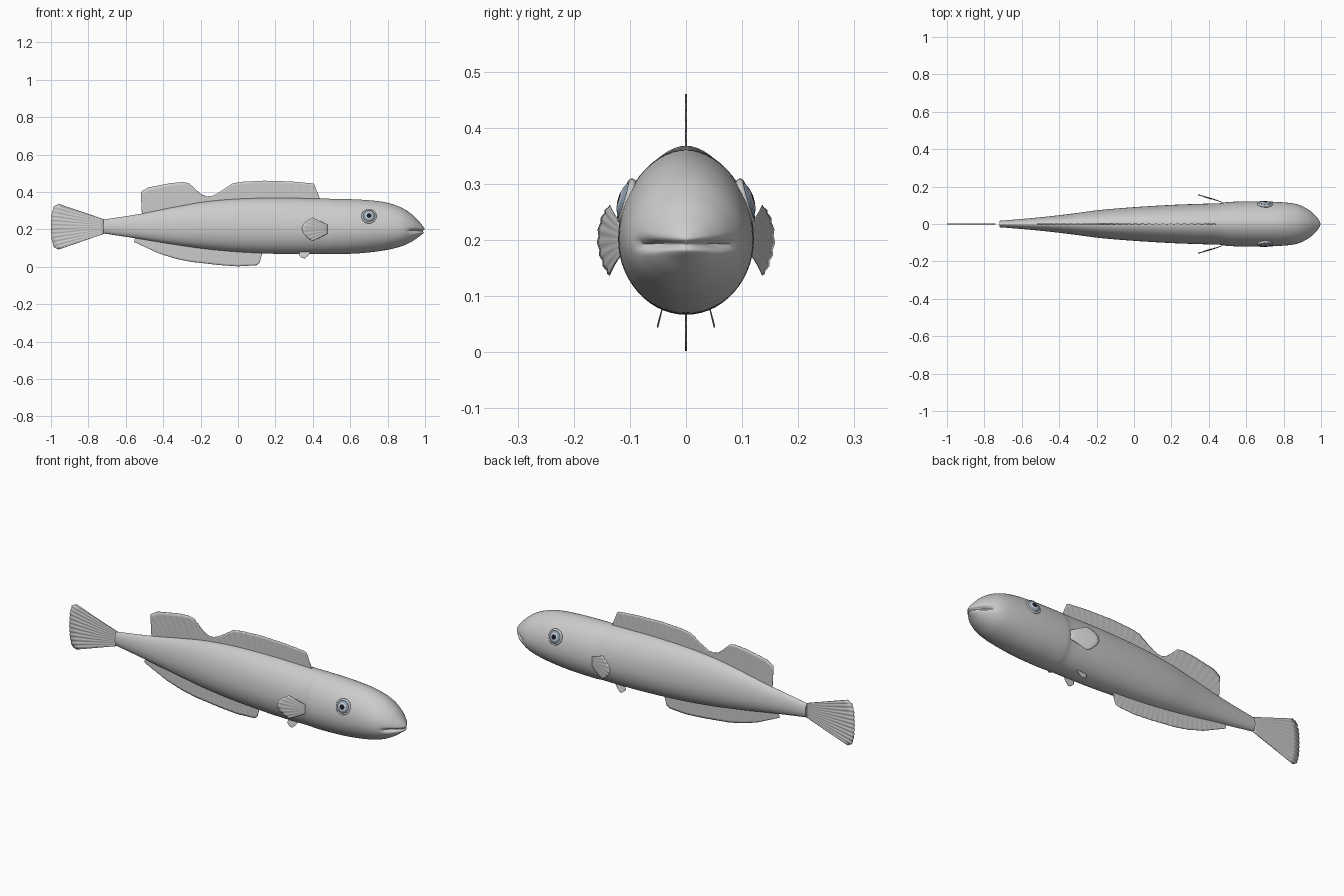
import bpy, bmesh, math
from mathutils import Vector, Matrix

cube = bpy.data.objects.get("Cube")
if cube:
    bpy.data.objects.remove(cube)


def material(name, rgb, rough=0.6):
    m = bpy.data.materials.new(name)
    m.use_nodes = True
    m.diffuse_color = (*rgb, 1)
    node = m.node_tree.nodes["Principled BSDF"]
    node.inputs["Base Color"].default_value = (*rgb, 1)
    node.inputs["Roughness"].default_value = rough
    return m


SKIN = material("skin grey", (0.6, 0.6, 0.6))
IRIS = material("iris slate blue", (0.25, 0.33, 0.42))
RIM = material("eye pale grey", (0.55, 0.6, 0.65))
PUPIL = material("pupil black", (0.01, 0.012, 0.02))


def finish(bm, name, mats, smooth=True):
    bmesh.ops.recalc_face_normals(bm, faces=bm.faces)
    mesh = bpy.data.meshes.new(name)
    bm.to_mesh(mesh)
    bm.free()
    for m in mats:
        mesh.materials.append(m)
    ob = bpy.data.objects.new(name, mesh)
    bpy.context.collection.objects.link(ob)
    if smooth:
        mesh.shade_smooth()
    return ob


def spline(points, t):
    """Catmull-Rom point at t in 0..1 along a list of tuples."""
    n = len(points) - 1
    i = min(int(t * n), n - 1)
    u = t * n - i
    a, b, c, d = (Vector(points[min(max(k, 0), n)]) for k in (i - 1, i, i + 1, i + 2))
    return 0.5 * (2 * b + (c - a) * u + (2 * a - 5 * b + 4 * c - d) * u ** 2
                  + (3 * b - a - 3 * c + d) * u ** 3)


def bridge(bm, rows, closed=False):
    for r, s in zip(rows, rows[1:]):
        n = len(r)
        for i in range(n if closed else n - 1):
            j = (i + 1) % n
            bm.faces.new((r[i], r[j], s[j], s[i]))


# Body: egg-shaped rings (x, belly z, back z, half width)
STATIONS = [
    (-0.72, 0.178, 0.252, 0.017), (-0.52, 0.148, 0.283, 0.034),
    (-0.35, 0.120, 0.317, 0.053), (-0.18, 0.096, 0.347, 0.075),
    (0.0, 0.079, 0.363, 0.090), (0.2, 0.069, 0.368, 0.102),
    (0.36, 0.067, 0.366, 0.108), (0.46, 0.068, 0.364, 0.111),
    (0.51, 0.067, 0.363, 0.118), (0.65, 0.072, 0.359, 0.121),
    (0.78, 0.087, 0.346, 0.117), (0.87, 0.108, 0.318, 0.106),
    (0.93, 0.135, 0.280, 0.079), (0.97, 0.163, 0.240, 0.047),
    (0.992, 0.180, 0.212, 0.021), (1.0, 0.192, 0.199, 0.004),
]
SIDES, RINGS = 56, 120
bm = bmesh.new()
rows = []
for k in range(RINGS + 1):
    x, low, high, w = spline(STATIONS, k / RINGS)
    mid = low + (high - low) * 0.45
    row = []
    for s in range(SIDES):
        a = 2 * math.pi * s / SIDES
        c, sn = math.cos(a), math.sin(a)
        y = w * math.copysign(abs(c) ** (1.08 if sn > 0 else 0.97), c)
        z = mid + sn * ((high - mid) if sn > 0 else (mid - low))
        # mouth groove pressed into the snout
        front = max(0, min(1, (x - 0.90) / 0.05))
        groove = front * math.exp(-((z - 0.192) / 0.007) ** 2)
        row.append(bm.verts.new((x - 0.012 * groove, y * (1 - 0.22 * groove), z)))
    rows.append(row)
bridge(bm, rows, True)
bm.faces.new(rows[0])
bm.faces.new(rows[-1])
body = finish(bm, "body", [SKIN])
bpy.context.view_layer.objects.active = body
body.select_set(True)
bpy.ops.object.shade_smooth_by_angle(angle=math.radians(60))


# Fins: rippled sheets from a base line to an outer edge, both in (x, z)
def polyline(points, t):
    pts = [Vector(p) for p in points]
    lens = [(b - a).length for a, b in zip(pts, pts[1:])]
    d = t * sum(lens)
    for a, b, l in zip(pts, pts[1:], lens):
        if d <= l + 1e-9:
            return a.lerp(b, d / l)
        d -= l
    return pts[-1]


def fin(name, base, edge, rays, depth=lambda x, z: 0, side=1, ripple=0.0015):
    n, m = rays * 4, 8
    bm = bmesh.new()
    rows = []
    for j in range(m + 1):
        v = j / m
        row = []
        for i in range(n + 1):
            t = i / n
            p = polyline(base, t).lerp(polyline(edge, t), v)
            y = depth(p.x, p.y) + ripple * v * math.sin(2 * math.pi * rays * t)
            row.append(bm.verts.new((p.x, side * y, p.y)))
        rows.append(row)
    bridge(bm, rows)
    ob = finish(bm, name, [SKIN])
    mod = ob.modifiers.new("thickness", "SOLIDIFY")
    mod.thickness = 0.002
    mod.offset = 0
    return ob


fin("dorsal_fin",
    [(-0.51, 0.27), (-0.18, 0.335), (0.1, 0.355), (0.44, 0.355)],
    [(-0.515, 0.30), (-0.52, 0.40), (-0.48, 0.424), (-0.36, 0.447), (-0.29, 0.453),
     (-0.26, 0.445), (-0.20, 0.389), (-0.17, 0.376), (-0.14, 0.378), (-0.10, 0.398),
     (-0.03, 0.445), (0.02, 0.454), (0.14, 0.46), (0.28, 0.456), (0.405, 0.445),
     (0.44, 0.36)], 30, ripple=0.0008)
fin("anal_fin",
    [(-0.55, 0.16), (-0.2, 0.11), (0.13, 0.08)],
    [(-0.555, 0.132), (-0.42, 0.07), (-0.33, 0.042), (-0.25, 0.026), (-0.1, 0.009),
     (0.0, 0.002), (0.10, 0.008), (0.115, 0.02), (0.13, 0.075)], 24, ripple=0.0008)
fin("tail_fin",
    [(-0.705, 0.18), (-0.705, 0.25)],
    [(-0.96, 0.092), (-0.985, 0.105), (-0.997, 0.15), (-1.0, 0.215),
     (-0.997, 0.28), (-0.985, 0.322), (-0.96, 0.336)], 12, ripple=0.0025)


def flare(x, z):
    return 0.108 + 0.049 * max(0, (0.485 - x) / 0.145) ** 0.75 - 1.2 * (z - 0.2) ** 2


for side, label in ((1, "left"), (-1, "right")):
    fin(label + "_pectoral_fin", [(0.485, 0.18), (0.485, 0.222)],
        [(0.40, 0.137), (0.375, 0.15), (0.347, 0.18), (0.34, 0.205),
         (0.35, 0.23), (0.37, 0.247), (0.40, 0.262)], 7, flare, side)
    fin(label + "_pelvic_fin", [(0.39, 0.08), (0.33, 0.08)],
        [(0.372, 0.058), (0.355, 0.044), (0.34, 0.048), (0.325, 0.062)], 4,
        lambda x, z: 0.042 + (0.08 - z) * 0.25, side, 0.0006)

    # Eye: flattened ball coloured in rings, seated in a raised lid
    aim = Vector((0.08, side, 0.3)).normalized()
    place = (Matrix.Translation((0.70, side * 0.106, 0.27))
             @ aim.to_track_quat('Z', 'Y').to_matrix().to_4x4())
    bm = bmesh.new()
    bmesh.ops.create_uvsphere(bm, u_segments=32, v_segments=32, radius=0.034)
    for f in bm.faces:
        c = f.calc_center_median()
        r = math.hypot(c.x, c.y)
        f.material_index = 2 if r < 0.012 else 1 if r < 0.021 else 0
    bm.transform(place @ Matrix.Diagonal((1, 1, 0.45, 1)))
    finish(bm, label + "_eye", [IRIS, RIM, PUPIL])

    bm = bmesh.new()
    rows = []
    for i in range(33):
        a = 2 * math.pi * i / 32
        row = []
        for j in range(10):
            b = 2 * math.pi * j / 10
            r = 0.035 + 0.006 * math.cos(b)
            row.append(bm.verts.new((r * math.cos(a), r * math.sin(a), 0.007 * math.sin(b))))
        rows.append(row)
    bridge(bm, rows, True)
    bmesh.ops.remove_doubles(bm, verts=bm.verts, dist=1e-5)
    bm.transform(place)
    finish(bm, label + "_eyelid", [SKIN])
